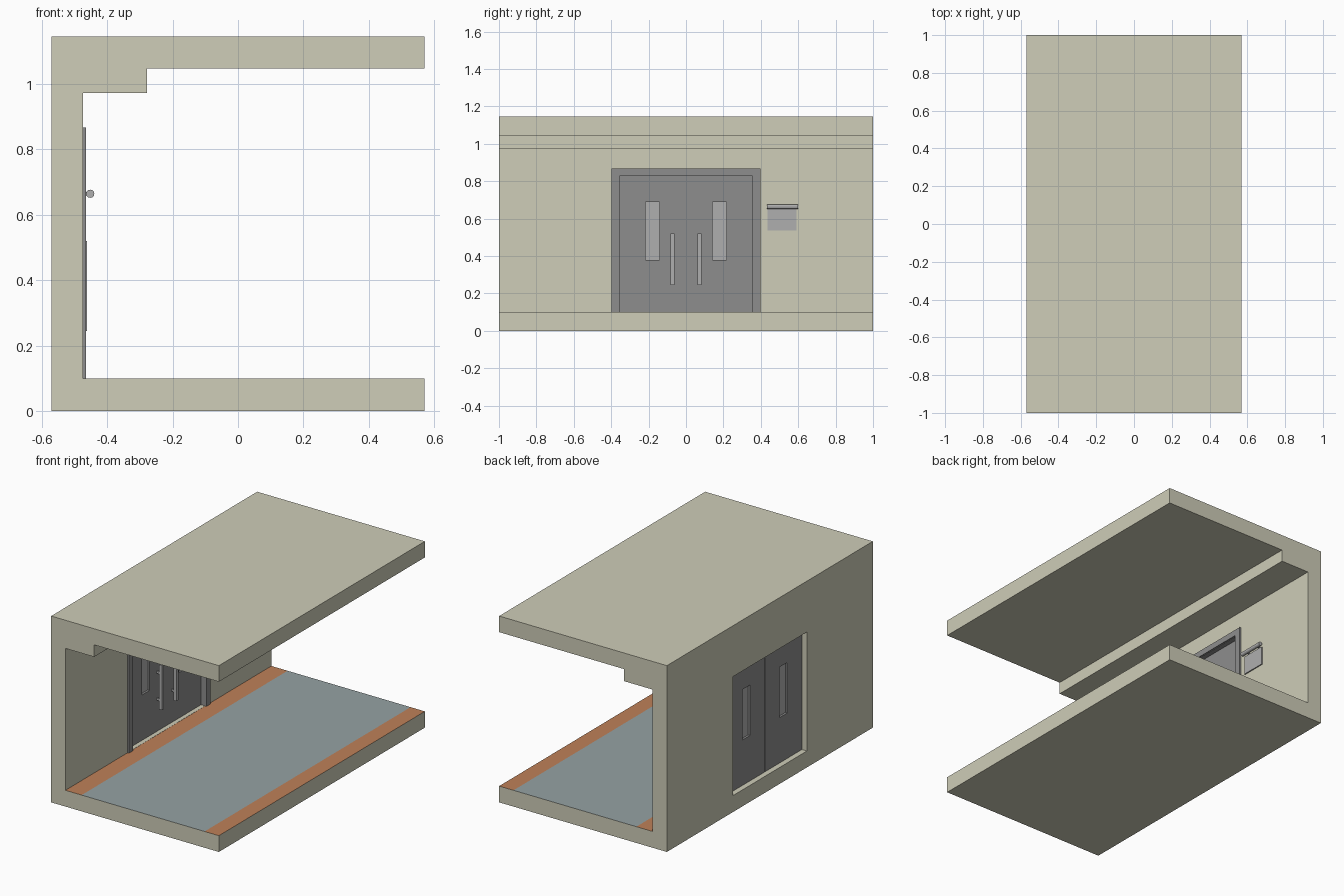
import bpy, bmesh, math

if "Cube" in bpy.data.objects:
    bpy.data.objects.remove(bpy.data.objects["Cube"])


def material(name, rgb):
    m = bpy.data.materials.new(name)
    m.diffuse_color = (*rgb, 1)
    m.use_nodes = True
    m.node_tree.nodes["Principled BSDF"].inputs["Base Color"].default_value = m.diffuse_color
    return m


CREAM = material("cream_wall", (0.62, 0.61, 0.48))
ORANGE = material("orange_border", (0.52, 0.22, 0.10))
BLUE = material("blue_grey_floor", (0.30, 0.36, 0.37))
DARK = material("dark_grey", (0.27, 0.27, 0.27))
LIGHT = material("light_grey", (0.43, 0.43, 0.43))


def finish(name, bm, *mats):
    bmesh.ops.recalc_face_normals(bm, faces=bm.faces[:])
    me = bpy.data.meshes.new(name)
    bm.to_mesh(me)
    bm.free()
    for m in mats:
        me.materials.append(m)
    ob = bpy.data.objects.new(name, me)
    bpy.context.collection.objects.link(ob)
    return ob


def box(name, x, y, z, *mats):
    """Box from (min, max) pairs."""
    bm = bmesh.new()
    bmesh.ops.create_cube(bm, size=1)
    for v in bm.verts:
        v.co = [(a + b) / 2 + c * abs(b - a) for (a, b), c in zip((x, y, z), v.co)]
    return finish(name, bm, *mats)


def extrude_outline(name, pts, x0, x1, mat):
    """Extrude a (y, z) outline along x."""
    bm = bmesh.new()
    f = bm.faces.new([bm.verts.new((x0, y, z)) for y, z in pts])
    r = bmesh.ops.extrude_face_region(bm, geom=[f])
    for v in r["geom"]:
        if isinstance(v, bmesh.types.BMVert):
            v.co.x = x1
    return finish(name, bm, mat)


def arch(half_in, half_out, z0, top_in, top_out):
    return [(-half_out, z0), (-half_out, top_out), (half_out, top_out), (half_out, z0),
            (half_in, z0), (half_in, top_in), (-half_in, top_in), (-half_in, z0)]


# corridor shell: one profile swept along y, floor edges coloured
profile = [(-0.57, 0), (0.57, 0), (0.57, 0.1), (0.473, 0.1), (-0.363, 0.1), (-0.473, 0.1),
           (-0.473, 0.972), (-0.278, 0.972), (-0.278, 1.046), (0.57, 1.046),
           (0.57, 1.145), (-0.57, 1.145)]
bm = bmesh.new()
front = [bm.verts.new((x, -1, z)) for x, z in profile]
back = [bm.verts.new((x, 1, z)) for x, z in profile]
bm.faces.new(front)
bm.faces.new(back[::-1])
for i in range(len(profile)):
    j = (i + 1) % len(profile)
    f = bm.faces.new((front[i], front[j], back[j], back[i]))
    f.material_index = {2: 1, 3: 2, 4: 1}.get(i, 0)
shell = finish("corridor_shell", bm, CREAM, ORANGE, BLUE)

# doorway cut through the wall
cutter = box("doorway_cutter", (-0.7, -0.4), (-0.36, 0.36), (0.101, 0.832), CREAM)
cutter.hide_render = True
mod = shell.modifiers.new("doorway", "BOOLEAN")
mod.operation = "DIFFERENCE"
mod.solver = "EXACT"
mod.object = cutter
bpy.context.view_layer.objects.active = shell
bpy.ops.object.modifier_apply(modifier=mod.name)
bpy.data.objects.remove(cutter)

# door trim on the wall face and lining inside the opening
extrude_outline("door_trim", arch(0.355, 0.397, 0.1, 0.83, 0.867), -0.474, -0.464, DARK)
extrude_outline("door_lining", arch(0.355, 0.36, 0.1, 0.827, 0.832), -0.502, -0.470, DARK)


def door_leaf(name, s):
    """Leaf with a rectangular window hole."""
    ys = [s * v for v in (0.0012, 0.143, 0.217, 0.36)]
    zs = [0.101, 0.38, 0.69, 0.832]
    bm = bmesh.new()
    g = [[bm.verts.new((-0.536, y, z)) for z in zs] for y in ys]
    for i in range(3):
        for j in range(3):
            if (i, j) != (1, 1):
                bm.faces.new((g[i][j], g[i + 1][j], g[i + 1][j + 1], g[i][j + 1]))
    r = bmesh.ops.extrude_face_region(bm, geom=bm.faces[:])
    for v in r["geom"]:
        if isinstance(v, bmesh.types.BMVert):
            v.co.x = -0.5
    return finish(name, bm, DARK)


for side, s in (("left", -1), ("right", 1)):
    def span(a, b):
        return tuple(sorted((s * a, s * b)))
    door_leaf(side + "_door", s)
    box(side + "_door_window", (-0.523, -0.513), span(0.143, 0.217), (0.38, 0.69), LIGHT)
    # pull handle on two standoffs
    box(side + "_handle_bar", (-0.480, -0.461), span(0.061, 0.082), (0.245, 0.52), LIGHT)
    for k, z in (("lower", 0.30), ("upper", 0.465)):
        box(f"{side}_handle_{k}_mount", (-0.502, -0.478), span(0.066, 0.077),
            (z - 0.006, z + 0.006), LIGHT)

# wall plate with a round bar mounted above it
box("wall_plate", (-0.474, -0.466), (0.437, 0.59), (0.537, 0.652), LIGHT)
bpy.ops.mesh.primitive_cylinder_add(vertices=12, radius=0.0125, depth=0.164,
                                    location=(-0.4515, 0.516, 0.664),
                                    rotation=(math.pi / 2, 0, 0))
bar = bpy.context.object
bar.name = "round_bar"
bar.data.materials.append(LIGHT)
for k, y in (("left", 0.47), ("right", 0.562)):
    box(f"bar_{k}_bracket", (-0.474, -0.452), (y - 0.006, y + 0.006), (0.659, 0.669), LIGHT)
